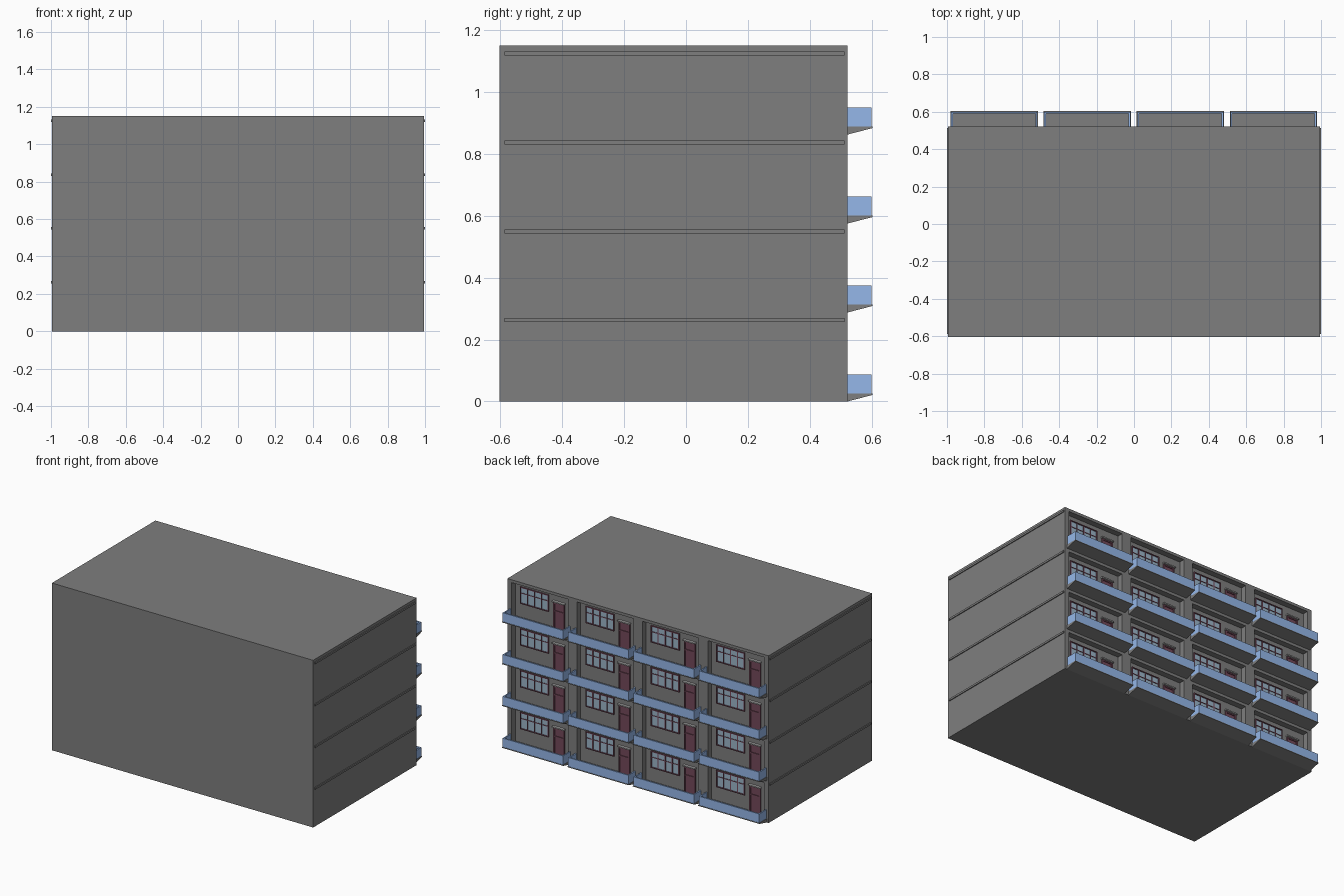
import bpy, bmesh
from mathutils import Matrix, Vector

if "Cube" in bpy.data.objects:
    bpy.data.objects.remove(bpy.data.objects["Cube"])

STOREY = 0.2875
CELLS = [(-0.7475 + 0.4975 * i, STOREY * j) for i in range(4) for j in range(4)]
WALL = 0.522      # outer face of balcony facade
INNER = 0.482     # recessed wall face


def material(name, rgb):
    m = bpy.data.materials.new(name)
    m.diffuse_color = (*rgb, 1)
    m.use_nodes = True
    m.node_tree.nodes["Principled BSDF"].inputs["Base Color"].default_value = m.diffuse_color
    return m


GREY = material("concrete_grey", (0.21, 0.21, 0.21))
BLUE = material("balcony_blue", (0.30, 0.475, 0.82))
MAROON = material("maroon_wood", (0.17, 0.065, 0.10))
GLASS = material("pane_glass", (0.33, 0.46, 0.58))
PALE = material("pale_trim", (0.42, 0.42, 0.42))


def box(bm, x0, x1, y0, y1, z0, z1):
    size = Matrix.Diagonal((x1 - x0, y1 - y0, z1 - z0, 1))
    mid = Matrix.Translation(Vector((x0 + x1, y0 + y1, z0 + z1)) / 2)
    bmesh.ops.create_cube(bm, size=1, matrix=mid @ size)


def finish(name, bm, mat=GREY):
    bmesh.ops.recalc_face_normals(bm, faces=bm.faces)
    me = bpy.data.meshes.new(name)
    bm.to_mesh(me)
    bm.free()
    ob = bpy.data.objects.new(name, me)
    bpy.context.collection.objects.link(ob)
    me.materials.append(mat)
    return ob


def boxes(name, items, mat=GREY):
    bm = bmesh.new()
    for b in items:
        box(bm, *b)
    return finish(name, bm, mat)


def repeat(name, items, mat=GREY):
    """Repeat boxes, given relative to a flat's centre and floor, in every flat."""
    return boxes(name, [(x0 + cx, x1 + cx, y0, y1, z0 + cz, z1 + cz)
                        for cx, cz in CELLS for x0, x1, y0, y1, z0, z1 in items], mat)


# Main block with a recess cut for every flat
block = boxes("building_block", [(-0.994, 0.994, -0.603, WALL, 0, 1.15)])
cutter = repeat("recess_cutter", [(-0.212, 0.216, INNER, WALL + 0.1, 0.027, 0.268)])
cutter.hide_render = True
mod = block.modifiers.new("recesses", "BOOLEAN")
mod.object = cutter
mod.operation = "DIFFERENCE"
mod.solver = "EXACT"
bpy.context.view_layer.objects.active = block
bpy.ops.object.modifier_apply(modifier=mod.name)
bpy.data.objects.remove(cutter)

# Floor bands on both end walls
boxes("floor_bands", [(s - 0.006, s + 0.006, -0.587, 0.512, 0.256 + STOREY * j, 0.269 + STOREY * j)
                      for s in (-0.994, 0.994) for j in range(4)])

# Balcony slabs with a sloping underside
bm = bmesh.new()
profile = [(WALL, 0.0), (0.603, 0.021), (0.603, 0.026), (WALL, 0.026)]
for cx, cz in CELLS:
    ends = [[bm.verts.new((cx + sx, y, z + cz)) for y, z in profile] for sx in (-0.233, 0.233)]
    for end in ends:
        bm.faces.new(end)
    for k in range(4):
        n = (k + 1) % 4
        bm.faces.new((ends[0][k], ends[0][n], ends[1][n], ends[1][k]))
finish("balcony_slabs", bm)

# Blue parapets: front panel and two cheeks
repeat("balcony_parapets", [
    (-0.230, 0.230, 0.591, 0.600, 0.025, 0.087),
    (-0.230, -0.221, WALL, 0.591, 0.025, 0.087),
    (0.221, 0.230, WALL, 0.591, 0.025, 0.087)], BLUE)

# Windows with thin frames and glazing bars
L, R, B, T, F = -0.04, 0.176, 0.122, 0.238, 0.006
repeat("window_frames", [
    (L, R, INNER, INNER + 0.008, T - F, T), (L, R, INNER, INNER + 0.008, B, B + F),
    (L, L + F, INNER, INNER + 0.008, B + F, T - F),
    (R - F, R, INNER, INNER + 0.008, B + F, T - F)], MAROON)
repeat("window_glass", [(L + F, R - F, INNER, INNER + 0.002, B + F, T - F)], GLASS)
step = (R - L) / 4
repeat("window_bars", [
    (L + step * k - 0.003, L + step * k + 0.003, INNER, INNER + 0.006, B + F, T - F)
    for k in (1, 2, 3)] + [(L + F, R - F, INNER, INNER + 0.005, 0.192, 0.197)], MAROON)

# Balcony doors with two recessed-look panels and a small canopy
repeat("doors", [(-0.162, -0.077, INNER, INNER + 0.004, 0.027, 0.200)], MAROON)
repeat("door_rails", [
    (-0.162, -0.152, INNER, INNER + 0.009, 0.027, 0.200),
    (-0.087, -0.077, INNER, INNER + 0.009, 0.027, 0.200),
    (-0.152, -0.087, INNER, INNER + 0.009, 0.192, 0.200),
    (-0.152, -0.087, INNER, INNER + 0.009, 0.138, 0.146)], MAROON)
repeat("door_canopies", [(-0.166, -0.073, INNER, INNER + 0.018, 0.203, 0.211)], PALE)
